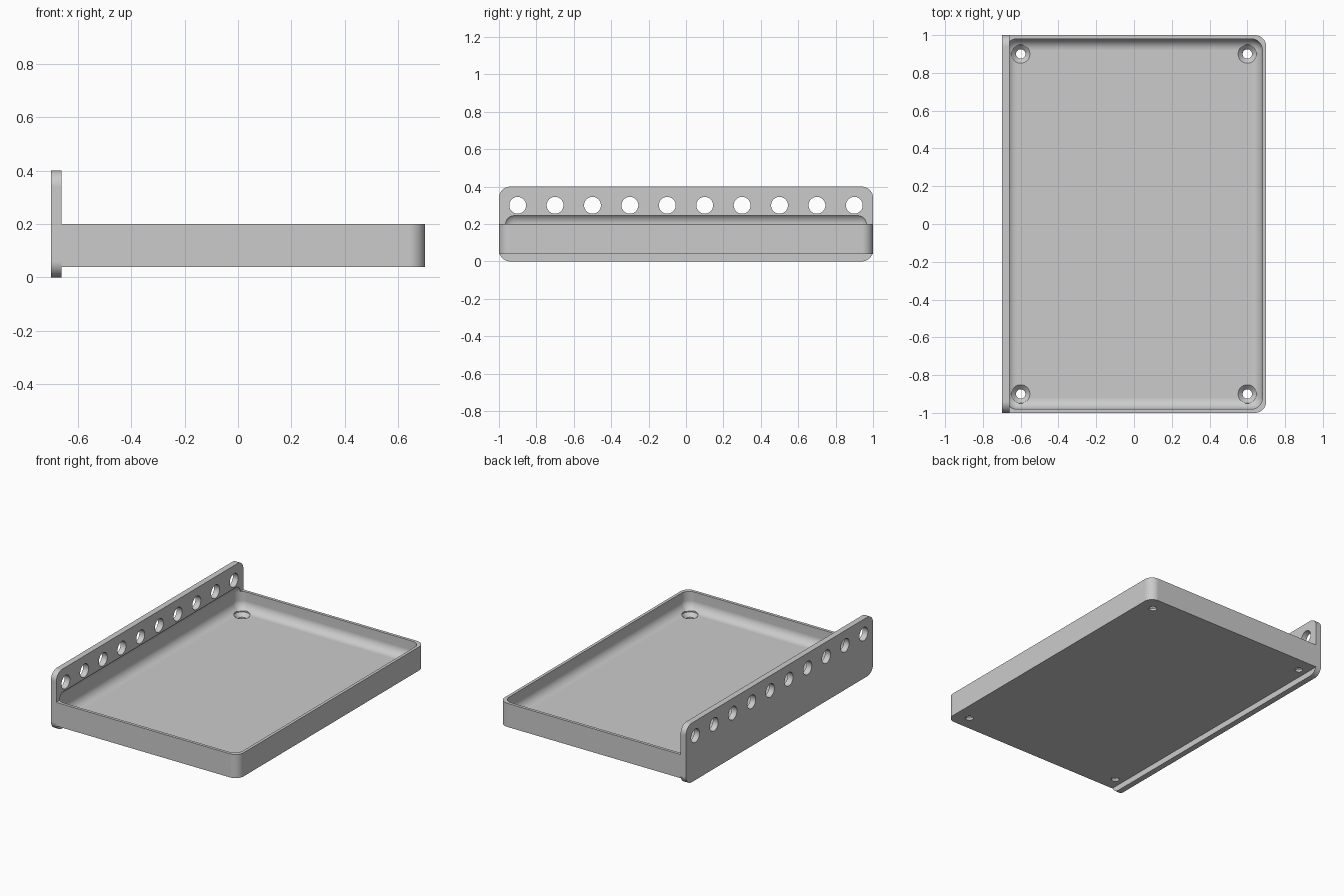
import bpy, bmesh, math
from mathutils import Matrix, Vector

if "Cube" in bpy.data.objects:
    bpy.data.objects.remove(bpy.data.objects["Cube"], do_unlink=True)

WALL_X = -0.66   # inner face of the upright plate
R = 0.06         # shared corner and fillet radius

grey = bpy.data.materials.new("light grey")
grey.use_nodes = True
colour = (0.6, 0.6, 0.6, 1)
grey.diffuse_color = colour
grey.node_tree.nodes["Principled BSDF"].inputs["Base Color"].default_value = colour


def new_object(name, bm):
    bmesh.ops.recalc_face_normals(bm, faces=bm.faces)
    mesh = bpy.data.meshes.new(name)
    bm.to_mesh(mesh)
    bm.free()
    mesh.materials.append(grey)
    obj = bpy.data.objects.new(name, mesh)
    bpy.context.collection.objects.link(obj)
    return obj


def box(name, low, high, picks, segments=12):
    """Box whose edges accepted by picks(edge direction, edge centre) are rounded."""
    low, high = Vector(low), Vector(high)
    bm = bmesh.new()
    bmesh.ops.create_cube(bm, size=1)
    bmesh.ops.scale(bm, vec=high - low, verts=bm.verts)
    bmesh.ops.translate(bm, vec=(low + high) / 2, verts=bm.verts)
    edges = []
    for e in bm.edges:
        a, b = e.verts[0].co, e.verts[1].co
        if picks((b - a).normalized(), (a + b) / 2):
            edges.append(e)
    bmesh.ops.bevel(bm, geom=edges, offset=R, offset_type='OFFSET',
                    segments=segments, profile=0.5, affect='EDGES')
    return new_object(name, bm)


def cones(name, places, r_low, r_high, length, turn=Matrix()):
    """Row of cylinders or cones, one at each place."""
    bm = bmesh.new()
    for p in places:
        bmesh.ops.create_cone(bm, cap_ends=True, segments=40, radius1=r_low,
                              radius2=r_high, depth=length,
                              matrix=Matrix.Translation(p) @ turn)
    return new_object(name, bm)


def cut(obj, cutters):
    for c in cutters:
        mod = obj.modifiers.new(c.name, 'BOOLEAN')
        mod.operation, mod.solver, mod.object = 'DIFFERENCE', 'EXACT', c
    finish(obj)


def finish(obj):
    bpy.ops.object.select_all(action='DESELECT')
    obj.select_set(True)
    bpy.context.view_layer.objects.active = obj
    for mod in list(obj.modifiers):
        bpy.ops.object.modifier_apply(modifier=mod.name)
    bpy.ops.object.shade_smooth_by_angle(angle=math.radians(30))
    mod = obj.modifiers.new("even shading", 'WEIGHTED_NORMAL')
    mod.keep_sharp = True
    bpy.ops.object.modifier_apply(modifier=mod.name)


# Tray body, rounded at the two free corners
tray = box("tray", (WALL_X, -1, 0.04), (0.7, 1, 0.2),
           lambda d, c: abs(d.z) > 0.9 and c.x > 0)

# Upright plate, rounded at its four corners
plate = box("mounting_plate", (-0.7, -1, 0), (WALL_X, 1, 0.4),
            lambda d, c: abs(d.x) > 0.9)

# Hollow with fillets all round, which also bites into the plate
hollow = box("hollow_cutter", (-0.68, -0.98, 0.08), (0.68, 0.98, 0.26),
             lambda d, c: True)

# Countersunk screw holes in the tray floor
corners = [(x, y) for x in (-0.6, 0.6) for y in (-0.9, 0.9)]
shafts = cones("screw_hole_cutter", [(x, y, 0.06) for x, y in corners], 0.025, 0.025, 0.2)
sinks = cones("countersink_cutter", [(x, y, 0.0675) for x, y in corners], 0.025, 0.05, 0.025)
heads = cones("screw_head_cutter", [(x, y, 0.1) for x, y in corners], 0.05, 0.05, 0.042)

# Row of holes along the plate
row = cones("plate_hole_cutter", [(-0.68, -0.9 + 0.2 * i, 0.3) for i in range(10)],
            0.045, 0.045, 0.2, Matrix.Rotation(math.pi / 2, 4, 'Y'))

cut(tray, [hollow, shafts, sinks, heads])
cut(plate, [hollow, row])

for helper in (hollow, shafts, sinks, heads, row):
    bpy.data.objects.remove(helper, do_unlink=True)
